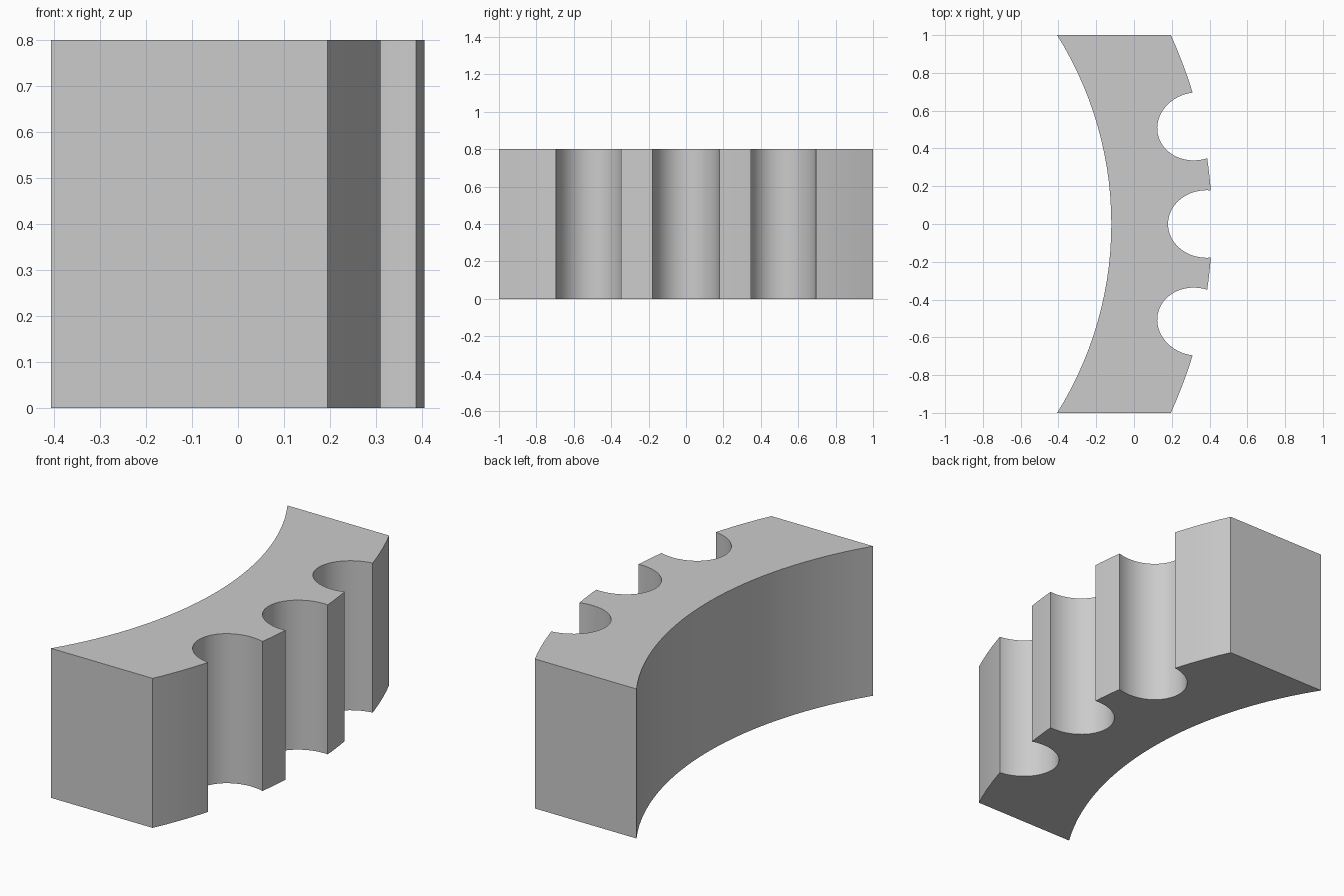
import bpy, bmesh, math

HEIGHT = 0.8
SEGMENTS = 28

cube = bpy.data.objects.get("Cube")
if cube:
    bpy.data.objects.remove(cube, do_unlink=True)

grey = bpy.data.materials.new("plain grey")
grey.use_nodes = True
colour = (0.6, 0.6, 0.6, 1)
grey.diffuse_color = colour
grey.node_tree.nodes["Principled BSDF"].inputs["Base Color"].default_value = colour


def prism(name, outline, bottom, top):
    """Extrude a closed counter-clockwise outline between two heights."""
    bm = bmesh.new()
    face = bm.faces.new([bm.verts.new((x, y, bottom)) for x, y in outline])
    grown = bmesh.ops.extrude_face_region(bm, geom=[face])["geom"]
    verts = [v for v in grown if isinstance(v, bmesh.types.BMVert)]
    bmesh.ops.translate(bm, verts=verts, vec=(0, 0, top - bottom))
    bmesh.ops.recalc_face_normals(bm, faces=bm.faces)
    mesh = bpy.data.meshes.new(name)
    bm.to_mesh(mesh)
    bm.free()
    mesh.materials.append(grey)
    obj = bpy.data.objects.new(name, mesh)
    bpy.context.collection.objects.link(obj)
    return obj


def arc(apex, end):
    """Shallow arc from y = -1 to y = 1, furthest to +x at its apex."""
    sag = apex - end
    radius = (1 + sag * sag) / (2 * sag)
    half = math.asin(1 / radius)
    angles = [half * (2 * i / SEGMENTS - 1) for i in range(SEGMENTS + 1)]
    return [(apex - radius + radius * math.cos(a), radius * math.sin(a)) for a in angles]


def ellipse(cx, cy, a, b, tilt):
    points = []
    for i in range(64):
        t = math.tau * i / 64
        u, v = a * math.cos(t), b * math.sin(t)
        points.append((cx + u * math.cos(tilt) - v * math.sin(tilt),
                       cy + u * math.sin(tilt) + v * math.cos(tilt)))
    return points


# Curved block
outer = arc(0.413, 0.195)
inner = arc(-0.12, -0.407)
block = prism("curved_block", outer + inner[::-1], 0, HEIGHT)

# Three oval grooves down the outer side
cutters = []
for side in (-1, 0, 1):
    cx = 0.327 if side else 0.385
    cutter = prism("groove_cutter", ellipse(cx, 0.517 * side, 0.205, 0.179, side * math.radians(12)),
                   -0.1, HEIGHT + 0.1)
    cutter.hide_render = True
    cutters.append(cutter)
    cut = block.modifiers.new("groove", "BOOLEAN")
    cut.operation = "DIFFERENCE"
    cut.solver = "EXACT"
    cut.object = cutter

# Bake the grooves and drop the cutters
bpy.context.view_layer.update()
graph = bpy.context.evaluated_depsgraph_get()
baked = bpy.data.meshes.new_from_object(block.evaluated_get(graph))
block.modifiers.clear()
block.data = baked
for cutter in cutters:
    bpy.data.objects.remove(cutter, do_unlink=True)

# Smooth walls with sharp corners
bpy.ops.object.select_all(action="DESELECT")
block.select_set(True)
bpy.context.view_layer.objects.active = block
bpy.ops.object.shade_smooth_by_angle(angle=math.radians(25))
